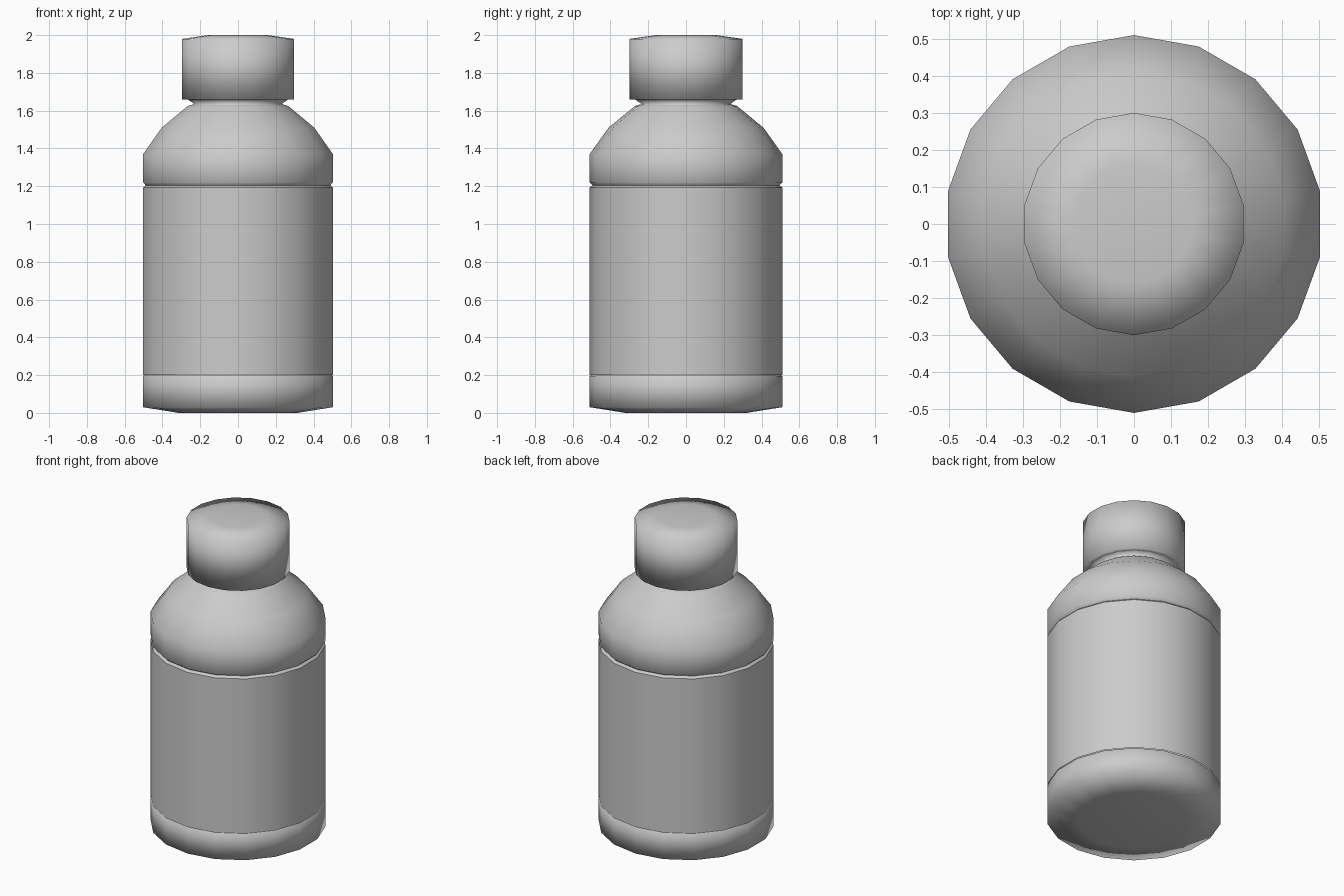
import bpy, bmesh
from math import sin, cos, pi

if "Cube" in bpy.data.objects:
    bpy.data.objects.remove(bpy.data.objects["Cube"])

SIDES = 18


def lathe(name, profile):
    """Revolve (radius, z) points, bottom to top, around z; radius 0 closes with a disc."""
    bm = bmesh.new()
    close_bottom, close_top = profile[0][0] == 0, profile[-1][0] == 0
    points = [p for p in profile if p[0] > 0]
    rings = [[bm.verts.new((r * sin(2 * pi * i / SIDES), -r * cos(2 * pi * i / SIDES), z))
              for i in range(SIDES)] for r, z in points]
    for a, b in zip(rings, rings[1:]):
        for i in range(SIDES):
            j = (i + 1) % SIDES
            bm.faces.new((a[i], a[j], b[j], b[i]))
    if close_bottom:
        bm.faces.new(rings[0][::-1])
    if close_top:
        bm.faces.new(rings[-1])
    for f in bm.faces:
        f.smooth = True
    mesh = bpy.data.meshes.new(name)
    bm.to_mesh(mesh)
    bm.free()
    obj = bpy.data.objects.new(name, mesh)
    bpy.context.collection.objects.link(obj)
    return obj


# Bottle foot with chamfered bottom
lathe("base", [(0, 0), (0.32, 0), (0.51, 0.03), (0.51, 0.195), (0.503, 0.2)])

# Straight label area
lathe("label_sleeve", [(0.51, 0.2), (0.51, 1.192)])

# Groove, shoulder and neck
lathe("groove", [(0.51, 1.192), (0.496, 1.205)])
lathe("shoulder", [(0.496, 1.205), (0.51, 1.22), (0.51, 1.37), (0.41, 1.51), (0.27, 1.625)])
lathe("neck", [(0.27, 1.625), (0.235, 1.635), (0.27, 1.66)])

# Screw cap
lathe("cap", [(0.265, 1.66), (0.30, 1.66), (0.30, 1.98), (0.16, 2.0), (0, 2.0)])
